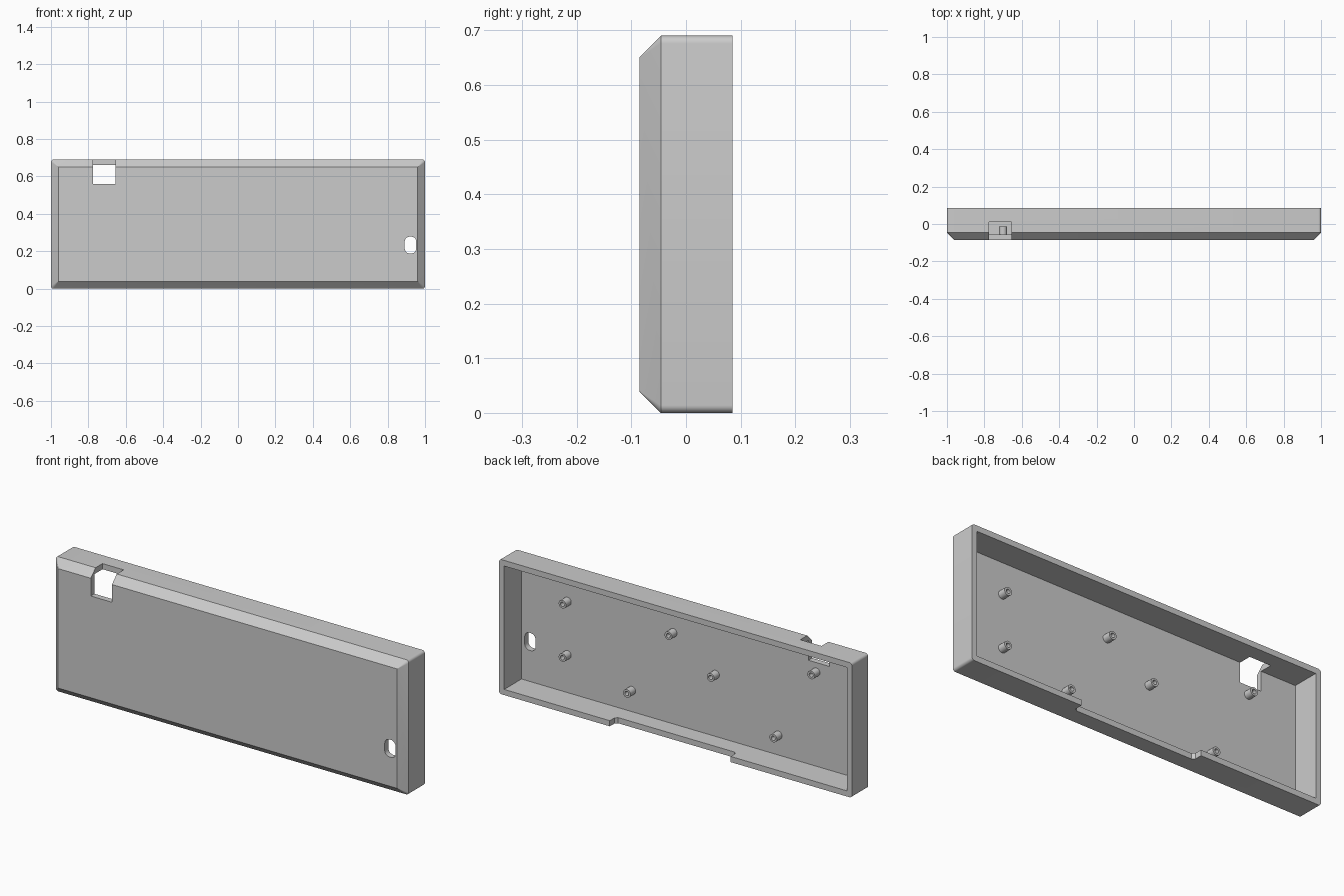
import bpy, bmesh, math

if "Cube" in bpy.data.objects:
    bpy.data.objects.remove(bpy.data.objects["Cube"], do_unlink=True)

HEIGHT, BACK, FRONT, CHAMFER = 0.69, 0.085, -0.085, 0.039
WALL, FLOOR_Y = 0.029, -0.055

grey = bpy.data.materials.new("light_grey_plastic")
grey.use_nodes = True
colour = (0.6, 0.6, 0.6, 1)
grey.diffuse_color = colour
grey.node_tree.nodes["Principled BSDF"].inputs["Base Color"].default_value = colour


def rounded_rect(x0, x1, z0, z1, r, steps=6):
    """Outline of a rounded rectangle as (x, z) points."""
    corners = [(x1 - r, z1 - r), (x0 + r, z1 - r), (x0 + r, z0 + r), (x1 - r, z0 + r)]
    points = []
    for quarter, (cx, cz) in enumerate(corners):
        for i in range(steps + 1):
            a = math.pi / 2 * (quarter + i / steps)
            points.append((cx + r * math.cos(a), cz + r * math.sin(a)))
    return points


def finish(name, bm):
    bmesh.ops.recalc_face_normals(bm, faces=bm.faces)
    mesh = bpy.data.meshes.new(name)
    bm.to_mesh(mesh)
    bm.free()
    mesh.materials.append(grey)
    obj = bpy.data.objects.new(name, mesh)
    bpy.context.collection.objects.link(obj)
    return obj


def loft(name, sections):
    """Closed solid through (points, y) sections along y."""
    bm = bmesh.new()
    rings = [[bm.verts.new((x, y, z)) for x, z in pts] for pts, y in sections]
    for a, b in zip(rings, rings[1:]):
        for i in range(len(a)):
            j = (i + 1) % len(a)
            bm.faces.new((a[i], a[j], b[j], b[i]))
    bm.faces.new(rings[0])
    bm.faces.new(rings[-1])
    return finish(name, bm)


def rect(x0, x1, z0, z1):
    return [(x0, z0), (x1, z0), (x1, z1), (x0, z1)]


def smooth(obj, degrees=30):
    bpy.ops.object.select_all(action="DESELECT")
    obj.select_set(True)
    bpy.context.view_layer.objects.active = obj
    bpy.ops.object.shade_smooth_by_angle(angle=math.radians(degrees))


def cut(obj, cutter):
    cutter.hide_render = True
    mod = obj.modifiers.new("cut", "BOOLEAN")
    mod.operation, mod.solver, mod.object = "DIFFERENCE", "EXACT", cutter
    bpy.context.view_layer.objects.active = obj
    bpy.ops.object.modifier_apply(modifier=mod.name)
    bpy.data.objects.remove(cutter, do_unlink=True)


# Shell with a chamfered front
outer = rounded_rect(-1, 1, 0, HEIGHT, 0.014)
face = rounded_rect(-1 + CHAMFER, 1 - CHAMFER, CHAMFER, HEIGHT - CHAMFER, 0.001)
case = loft("case_shell", [(outer, BACK), (outer, FRONT + CHAMFER), (face, FRONT)])

# Open cavity at the back
cut(case, loft("cavity", [(rect(-1 + WALL, 1 - WALL, WALL, HEIGHT - WALL), y)
                          for y in (FLOOR_Y, 0.2)]))

# Connector notch through the top front edge
cut(case, loft("notch", [(rect(-0.775, -0.655, 0.56, 0.8), y) for y in (-0.2, 0.01)]))

# Rounded slot through the front
cut(case, loft("slot", [(rounded_rect(0.891, 0.953, 0.188, 0.278, 0.027), y)
                        for y in (-0.2, 0)]))

# Shallow recess in the bottom rim, with slightly sloped ends
cut(case, loft("recess", [(rect(-0.3, 0.36, -0.1, 0.1), BACK - 0.05),
                          (rect(-0.312, 0.372, -0.1, 0.1), BACK - 0.037),
                          (rect(-0.315, 0.375, -0.1, 0.1), 0.2)]))
smooth(case, 25)


# Hollow mounting posts on the floor
def post(index, x, z, radius=0.021, hole=0.011, top=-0.013, sides=24):
    profile = [(radius, FLOOR_Y - 0.005), (radius, top), (hole, top), (hole, FLOOR_Y + 0.004)]
    bm = bmesh.new()
    rings = [[bm.verts.new((x + r * math.cos(math.tau * i / sides), y,
                            z + r * math.sin(math.tau * i / sides)))
              for i in range(sides)] for r, y in profile]
    for a, b in zip(rings, rings[1:]):
        for i in range(sides):
            j = (i + 1) % sides
            bm.faces.new((a[i], a[j], b[j], b[i]))
    bm.faces.new(rings[0])
    bm.faces.new(rings[-1])
    smooth(finish(f"mounting_post_{index}", bm))


posts = [(0.71, 0.497), (0.11, 0.497), (0.71, 0.224), (-0.13, 0.347),
         (0.345, 0.138), (-0.70, 0.512), (-0.485, 0.131)]
for n, (px, pz) in enumerate(posts, 1):
    post(n, px, pz)
